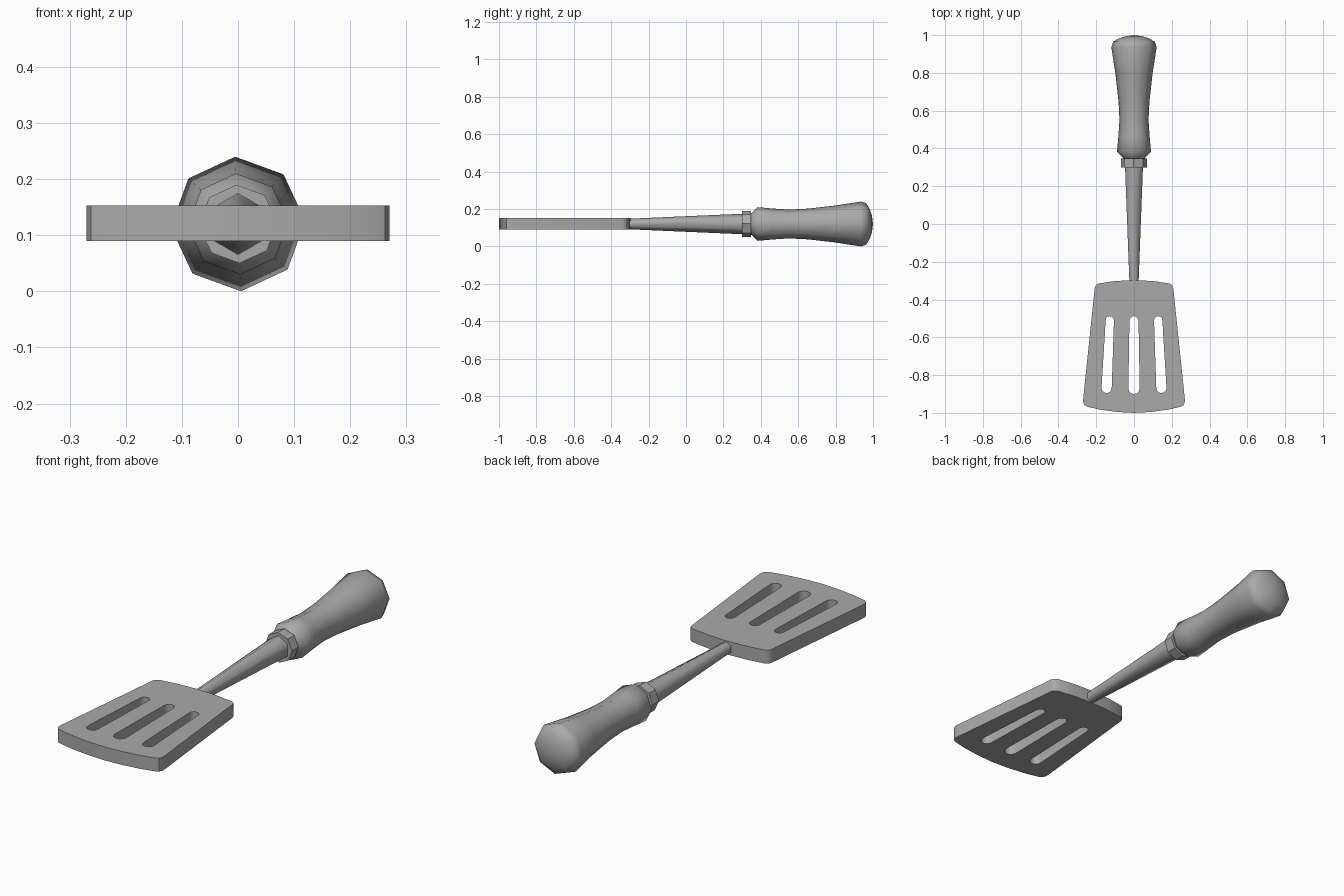
import bpy, bmesh, math
from math import cos, sin, radians

cube = bpy.data.objects.get("Cube")
if cube:
    bpy.data.objects.remove(cube)

AXIS_Z = 0.12

grey = bpy.data.materials.new("grey")
grey.use_nodes = True
grey.diffuse_color = (0.4, 0.4, 0.4, 1)
grey.node_tree.nodes["Principled BSDF"].inputs["Base Color"].default_value = (0.4, 0.4, 0.4, 1)


def finish(obj, angle):
    bpy.ops.object.select_all(action='DESELECT')
    obj.select_set(True)
    bpy.context.view_layer.objects.active = obj
    bpy.ops.object.shade_smooth_by_angle(angle=radians(angle))


def lathe(name, profile, sides, angle, twist=0.0):
    """Turn a (y, radius) profile around the long axis, with one corner on top."""
    bm = bmesh.new()
    rings = []
    for y, r in profile:
        turns = [radians(90 + twist) + math.tau * i / sides for i in range(sides)]
        rings.append([bm.verts.new((r * cos(a), y, AXIS_Z + r * sin(a))) for a in turns])
    for low, high in zip(rings, rings[1:]):
        for i in range(sides):
            j = (i + 1) % sides
            bm.faces.new((low[i], low[j], high[j], high[i]))
    bm.faces.new(rings[0])
    bm.faces.new(rings[-1])
    bmesh.ops.remove_doubles(bm, verts=bm.verts, dist=0.0005)
    bmesh.ops.recalc_face_normals(bm, faces=bm.faces)
    mesh = bpy.data.meshes.new(name)
    bm.to_mesh(mesh)
    bm.free()
    mesh.materials.append(grey)
    obj = bpy.data.objects.new(name, mesh)
    bpy.context.collection.objects.link(obj)
    finish(obj, angle)


def slot(top_x, bottom_x, top_r, bottom_r, top_y, bottom_y, steps=6):
    """Tapered slot outline with round ends."""
    points = []
    for i in range(steps + 1):
        a = math.pi * i / steps
        points.append((top_x + top_r * cos(a), top_y - top_r + top_r * sin(a)))
    for i in range(steps + 1):
        a = math.pi + math.pi * i / steps
        points.append((bottom_x + bottom_r * cos(a), bottom_y + bottom_r + bottom_r * sin(a)))
    return points


# Blade: mirrored half outline with three slots, filled and extruded
half = [(0, -1.0), (0.09, -0.995), (0.18, -0.983), (0.245, -0.968), (0.262, -0.96),
        (0.27, -0.94), (0.268, -0.915), (0.208, -0.34), (0.203, -0.325),
        (0.19, -0.315), (0.1, -0.302), (0, -0.297)]
outline = half + [(-x, y) for x, y in reversed(half[1:-1])]
slots = [slot(s * 0.128, s * 0.145, 0.022, 0.027, -0.488, -0.895) for s in (-1, 1)]
slots.append(slot(0, 0, 0.024, 0.03, -0.488, -0.9))

curve = bpy.data.curves.new("blade", 'CURVE')
curve.dimensions = '2D'
curve.fill_mode = 'BOTH'
curve.extrude = 0.0315
for loop in [outline] + slots:
    spline = curve.splines.new('POLY')
    spline.points.add(len(loop) - 1)
    for p, (x, y) in zip(spline.points, loop):
        p.co = (x, y, 0, 1)
    spline.use_cyclic_u = True
curve.materials.append(grey)
blade = bpy.data.objects.new("blade", curve)
blade.location.z = 0.1215
bpy.context.collection.objects.link(blade)
bpy.ops.object.select_all(action='DESELECT')
blade.select_set(True)
bpy.context.view_layer.objects.active = blade
bpy.ops.object.convert(target='MESH')
blade = bpy.context.view_layer.objects.active
bm = bmesh.new()
bm.from_mesh(blade.data)
bmesh.ops.remove_doubles(bm, verts=bm.verts, dist=0.0001)
bmesh.ops.recalc_face_normals(bm, faces=bm.faces)
bm.to_mesh(blade.data)
bm.free()
finish(blade, 40)

# Shaft, collar and grip
lathe("shaft", [(-0.31, 0.028), (0.31, 0.055)], 6, 65)
lathe("collar", [(0.3, 0.07), (0.348, 0.07)], 8, 30, 2.4)
lathe("grip", [(0.345, 0.055), (0.352, 0.06), (0.382, 0.09), (0.46, 0.083), (0.55, 0.077),
               (0.65, 0.082), (0.8, 0.099), (0.935, 0.12), (0.965, 0.11), (0.982, 0.08),
               (0.994, 0.045), (1.0, 0)], 8, 55, 2.4)
